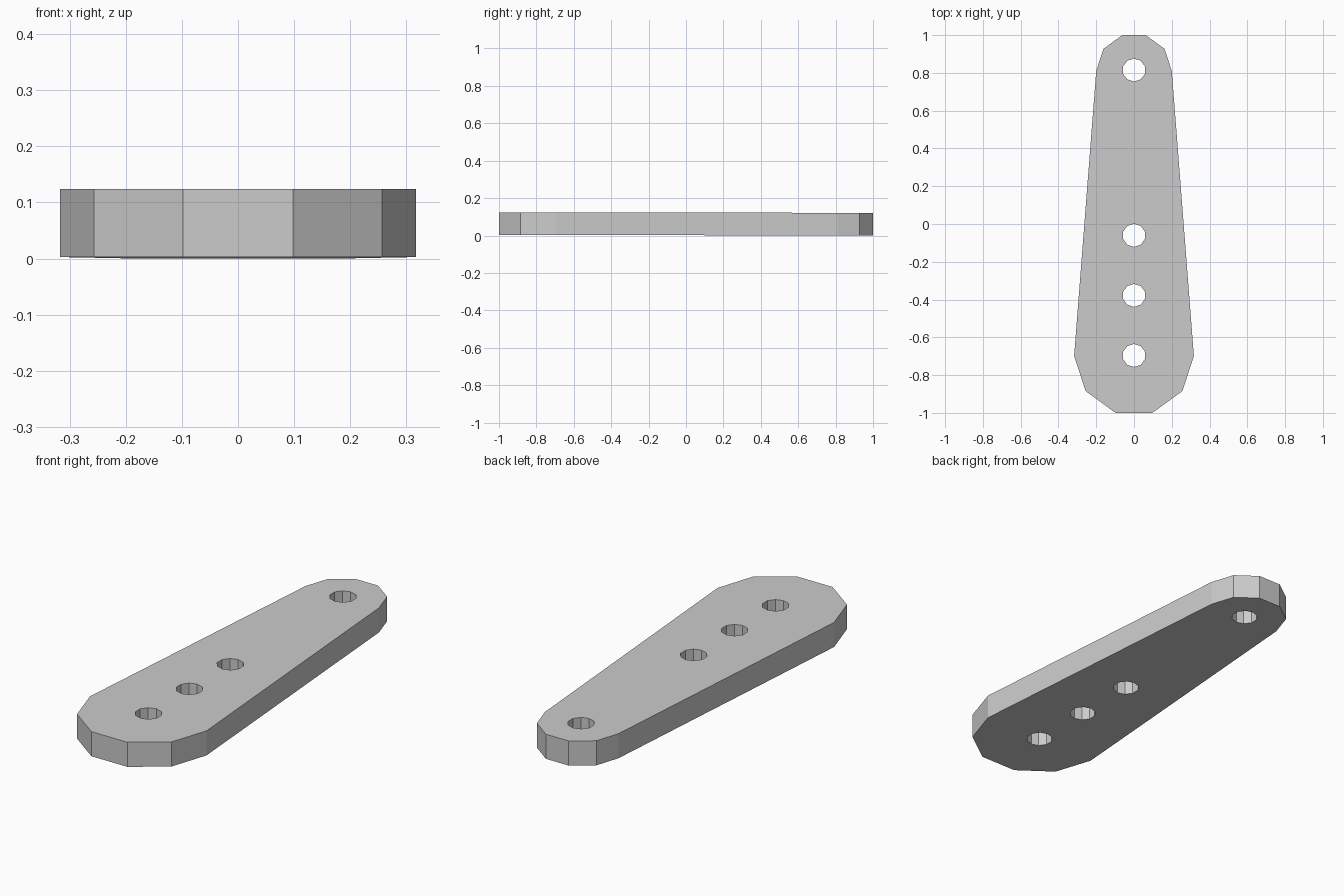
import bpy, bmesh
from math import cos, sin, radians

if "Cube" in bpy.data.objects:
    bpy.data.objects.remove(bpy.data.objects["Cube"])

THICK = 0.121
BIG_Y, BIG_R = -0.698, 0.317
SMALL_Y, SMALL_R = 0.81, 0.2
HOLE_R = 0.061
HOLES_Y = (0.815, -0.06, -0.378, -0.696)


def arc(cy, r, start, count):
    """Points of a ten-sided circle, 36 degrees apart."""
    return [(r * cos(radians(start + 36 * i)), cy + r * sin(radians(start + 36 * i)))
            for i in range(count)]


def add_loop(bm, points):
    verts = [bm.verts.new((x, y, 0)) for x, y in points]
    return [bm.edges.new((a, b)) for a, b in zip(verts, verts[1:] + verts[:1])]


bm = bmesh.new()

# Tapered outline: half a decagon at each end
edges = add_loop(bm, arc(SMALL_Y, SMALL_R, 0, 6) + arc(BIG_Y, BIG_R, 180, 6))

# Pin holes
for y in HOLES_Y:
    edges += add_loop(bm, arc(y, HOLE_R, 90, 10))

# Fill the plate around the holes and give it thickness
bmesh.ops.triangle_fill(bm, edges=edges, use_beauty=True)
solid = bmesh.ops.extrude_face_region(bm, geom=bm.faces[:], use_keep_orig=True)
top = [g for g in solid["geom"] if isinstance(g, bmesh.types.BMVert)]
bmesh.ops.translate(bm, verts=top, vec=(0, 0, THICK))

# The plate dips very slightly toward the narrow end
for v in bm.verts:
    v.co.z += 0.0015 * (1 - v.co.y)
bmesh.ops.recalc_face_normals(bm, faces=bm.faces[:])

mesh = bpy.data.meshes.new("lever_arm")
bm.to_mesh(mesh)
bm.free()
bpy.context.collection.objects.link(bpy.data.objects.new("lever_arm", mesh))
